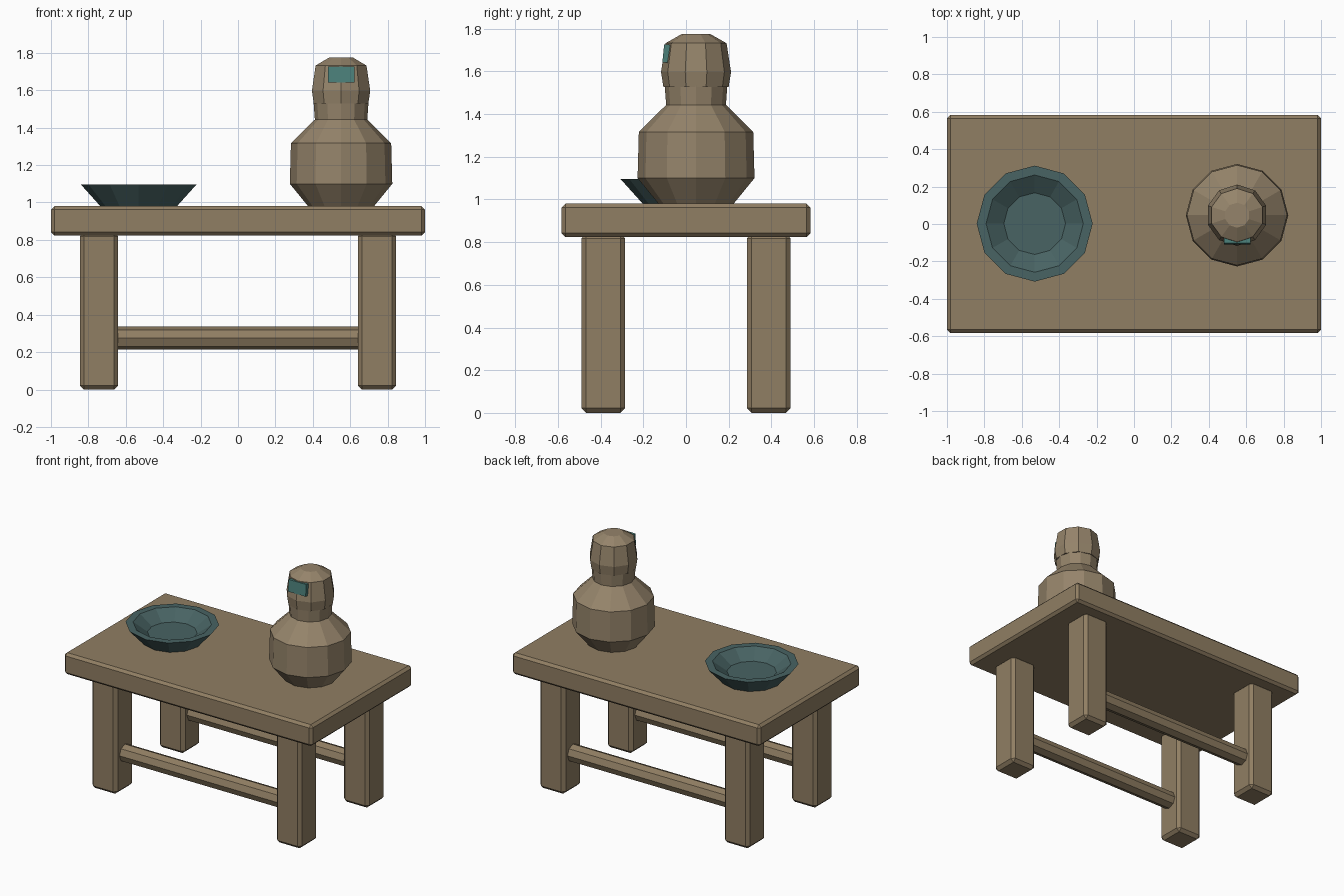
import bpy, bmesh
from math import cos, sin, pi

if "Cube" in bpy.data.objects:
    bpy.data.objects.remove(bpy.data.objects["Cube"])


def material(name, rgb):
    m = bpy.data.materials.new(name)
    m.diffuse_color = (*rgb, 1)
    m.use_nodes = True
    m.node_tree.nodes["Principled BSDF"].inputs["Base Color"].default_value = m.diffuse_color
    return m


wood = material("wood", (0.28, 0.21, 0.125))
clay = material("clay", (0.30, 0.23, 0.145))
glaze = material("dark_glaze", (0.065, 0.125, 0.125))
teal = material("teal", (0.07, 0.21, 0.19))


def finish(name, bm, mat, loc=(0, 0, 0), rot=(0, 0, 0)):
    bmesh.ops.recalc_face_normals(bm, faces=bm.faces[:])
    me = bpy.data.meshes.new(name)
    bm.to_mesh(me)
    bm.free()
    me.materials.append(mat)
    ob = bpy.data.objects.new(name, me)
    ob.location, ob.rotation_euler = loc, rot
    bpy.context.collection.objects.link(ob)
    return ob


def box(name, size, loc, mat, bevel=0.0, rot=(0, 0, 0)):
    bm = bmesh.new()
    bmesh.ops.create_cube(bm, size=1)
    bmesh.ops.scale(bm, vec=size, verts=bm.verts[:])
    if bevel:
        bmesh.ops.bevel(bm, geom=bm.edges[:], offset=bevel, segments=1,
                        affect='EDGES', profile=0.5)
    return finish(name, bm, mat, loc, rot)


def lathe(name, profile, sides, loc, mat, rot=(0, 0, 0)):
    """Closed turned solid from (radius, height) pairs, a corner facing +y."""
    bm = bmesh.new()
    rings = [[bm.verts.new((r * cos(pi / 2 + 2 * pi * i / sides),
                            r * sin(pi / 2 + 2 * pi * i / sides), z))
              for i in range(sides)] for r, z in profile]
    for a, b in zip(rings, rings[1:]):
        for i in range(sides):
            j = (i + 1) % sides
            bm.faces.new((a[i], a[j], b[j], b[i]))
    bm.faces.new(rings[0])
    bm.faces.new(rings[-1])
    return finish(name, bm, mat, loc, rot)


# Table: top, four legs, two octagonal stretchers
box("table_top", (2.0, 1.166, 0.156), (0, 0, 0.902), wood, 0.018)
for sy, row in ((-1, "front"), (1, "back")):
    for sx, side in ((-1, "left"), (1, "right")):
        box(f"{row}_{side}_leg", (0.205, 0.205, 0.84),
            (sx * 0.743, sy * 0.388, 0.42), wood, 0.022)
    lathe(f"{row}_stretcher", [(0.062, -0.68), (0.062, 0.68)], 8,
          (0, sy * 0.388, 0.275), wood, (0, pi / 2, 0))

# Bowl: outer wall, flat rim, inner wall and floor
lathe("bowl", [(0.2, 0.975), (0.31, 1.097), (0.26, 1.097), (0.165, 1.03)],
      12, (-0.531, 0.002, 0), glaze)

# Jug: body with neck, ten-sided head, small plate on the front
jug = (0.551, 0.047, 0)
lathe("jug_body", [(0.172, 0.975), (0.274, 1.1), (0.268, 1.317),
                   (0.14, 1.443), (0.148, 1.55)], 12, jug, clay)
lathe("jug_head", [(0.153, 1.528), (0.164, 1.597), (0.143, 1.732),
                   (0.067, 1.775)], 10, jug, clay)
box("jug_plate", (0.142, 0.037, 0.085), (0.551, -0.088, 1.683), teal,
    0.0, (-0.1, 0, 0))
